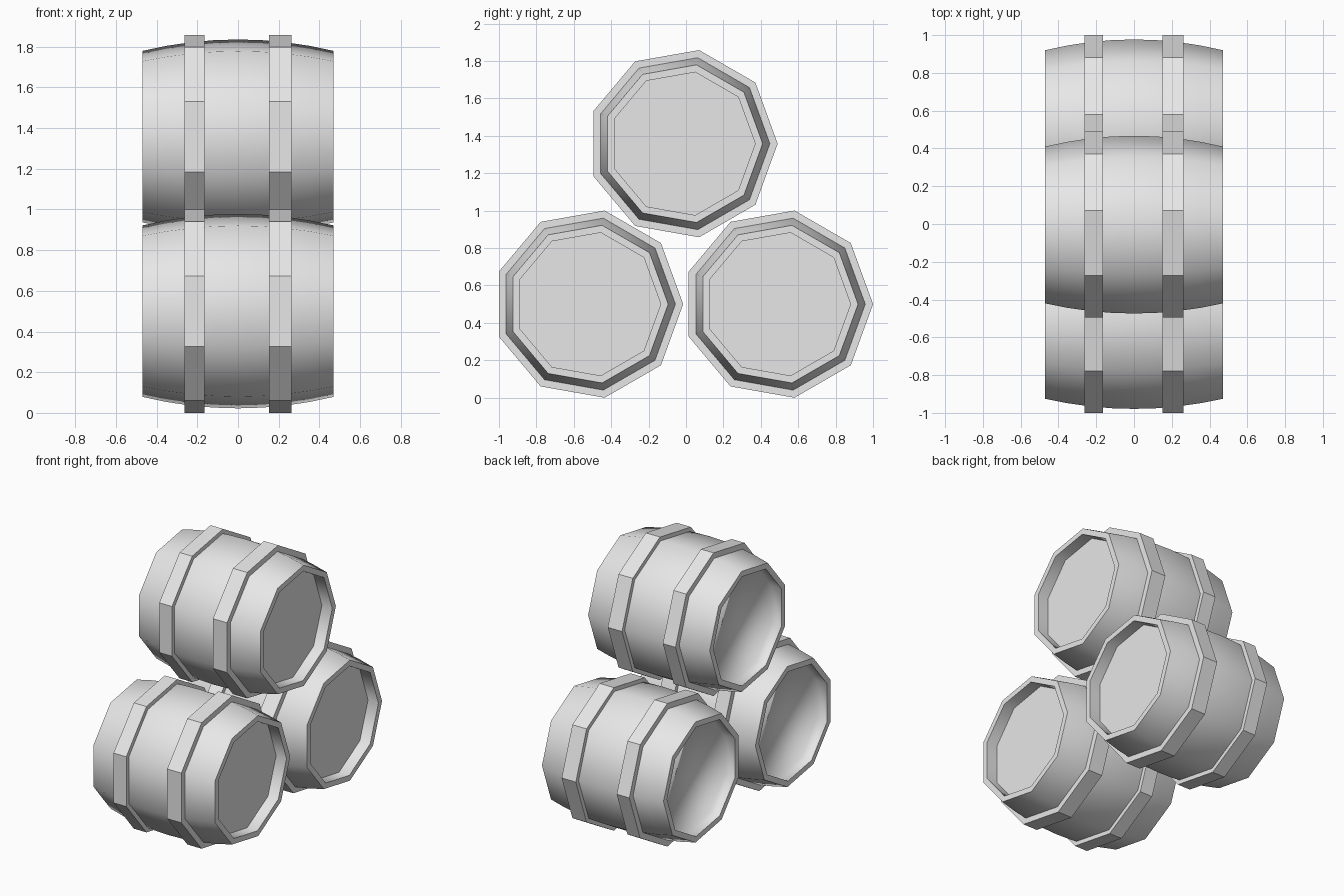
import bpy
import bmesh
from math import cos, sin, radians

SIDES = 9
HALF = 0.47       # half length of a barrel
BULGE, END = 0.485, 0.428
RIM = 0.388       # inner radius of the end rims
RECESS = 0.08     # depth of the sunken end lids

cube = bpy.data.objects.get("Cube")
if cube:
    bpy.data.objects.remove(cube, do_unlink=True)

grey = bpy.data.materials.new("light_grey")
grey.use_nodes = True
grey.diffuse_color = (0.8, 0.8, 0.8, 1)
grey.node_tree.nodes["Principled BSDF"].inputs["Base Color"].default_value = (0.8, 0.8, 0.8, 1)


def lathe(name, profile, centre, closed=False, sharp=(), smooth=True):
    """Turn (x, radius) points around the x axis; lid the ends unless closed."""
    bm = bmesh.new()
    rings = []
    for x, r in profile:
        angles = [radians(360 / SIDES * k) for k in range(SIDES)]
        rings.append([bm.verts.new((x, r * cos(a), r * sin(a))) for a in angles])
    pairs = list(zip(rings, rings[1:]))
    if closed:
        pairs.append((rings[-1], rings[0]))
    for a, b in pairs:
        for k in range(SIDES):
            n = (k + 1) % SIDES
            bm.faces.new((a[k], a[n], b[n], b[k]))
    if not closed:
        bm.faces.new(rings[0])
        bm.faces.new(rings[-1])
    bmesh.ops.recalc_face_normals(bm, faces=bm.faces)
    for face in bm.faces:
        face.smooth = smooth
    # Keep the chosen rings crisp
    for i in sharp:
        for k in range(SIDES):
            bm.edges.get((rings[i][k], rings[i][(k + 1) % SIDES])).smooth = False
    mesh = bpy.data.meshes.new(name)
    bm.to_mesh(mesh)
    bm.free()
    mesh.materials.append(grey)
    obj = bpy.data.objects.new(name, mesh)
    obj.location = centre
    bpy.context.collection.objects.link(obj)
    return obj


# Barrel profile: sunken lid, rim, bulged staves, rim, sunken lid
steps = 8
staves = []
for i in range(steps + 1):
    t = 2 * i / steps - 1
    staves.append((HALF * t, BULGE - (BULGE - END) * t * t))
body = [(RECESS - HALF, RIM), (-HALF, RIM)] + staves + [(HALF, RIM), (HALF - RECESS, RIM)]
last = len(body) - 1
crisp = (1, 2, last - 2, last - 1, last)

# Three stacked barrels, each with two hoops
stack = {
    "front_barrel": (0, -0.523, 0.5),
    "back_barrel": (0, 0.492, 0.5),
    "top_barrel": (0, -0.018, 1.358),
}
for name, centre in stack.items():
    lathe(name, body, centre, sharp=crisp)
    for side, x0, x1 in (("right", -0.262, -0.164), ("left", 0.152, 0.262)):
        band = [(x0, 0.45), (x0, 0.508), (x1, 0.508), (x1, 0.45)]
        lathe(f"{name}_{side}_hoop", band, centre, closed=True, smooth=False)
